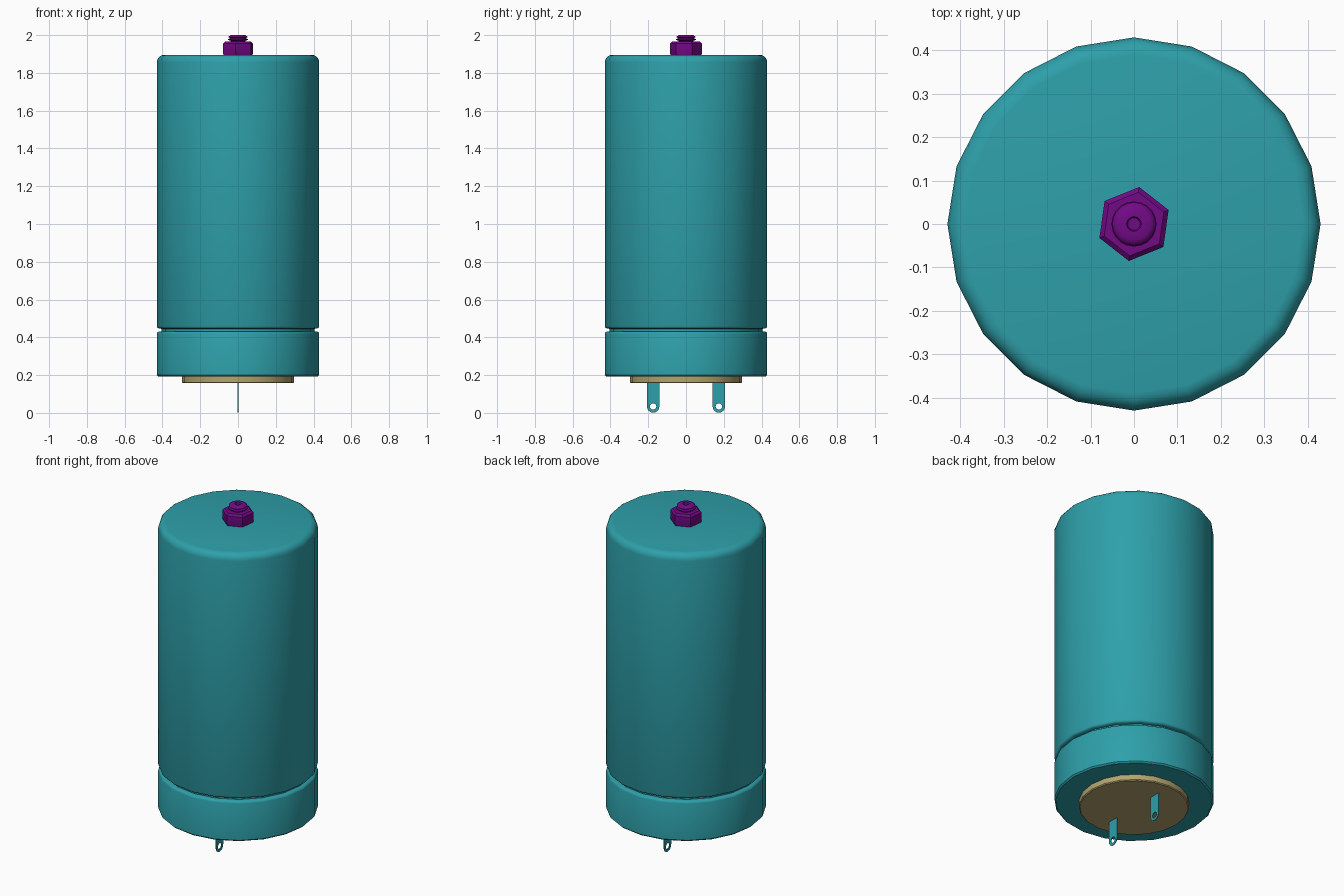
import bpy, bmesh, math
from math import cos, sin, pi, radians

if "Cube" in bpy.data.objects:
    bpy.data.objects.remove(bpy.data.objects["Cube"])


def material(name, color):
    m = bpy.data.materials.new(name)
    m.diffuse_color = (*color, 1)
    m.use_nodes = True
    m.node_tree.nodes["Principled BSDF"].inputs["Base Color"].default_value = m.diffuse_color
    return m


TEAL = material("teal", (0.027, 0.35, 0.40))
TAN = material("tan", (0.45, 0.37, 0.16))
PURPLE = material("purple", (0.17, 0.003, 0.24))


def finish(name, bm, mat, smooth=40):
    bmesh.ops.recalc_face_normals(bm, faces=bm.faces)
    me = bpy.data.meshes.new(name)
    bm.to_mesh(me)
    bm.free()
    ob = bpy.data.objects.new(name, me)
    bpy.context.collection.objects.link(ob)
    me.materials.append(mat)
    if smooth:
        bpy.ops.object.select_all(action='DESELECT')
        ob.select_set(True)
        bpy.context.view_layer.objects.active = ob
        bpy.ops.object.shade_smooth_by_angle(angle=radians(smooth))
    return ob


def lathe(name, profile, sides, mat, turn=0.0, smooth=40):
    """Closed solid of revolution from (radius, z) points, capped at both ends."""
    bm = bmesh.new()
    rings = []
    for r, z in profile:
        rings.append([bm.verts.new((r * cos(turn + 2 * pi * i / sides),
                                    r * sin(turn + 2 * pi * i / sides), z))
                      for i in range(sides)])
    for a, b in zip(rings, rings[1:]):
        for i in range(sides):
            j = (i + 1) % sides
            bm.faces.new((a[i], a[j], b[j], b[i]))
    bm.faces.new(rings[0])
    bm.faces.new(rings[-1])
    return finish(name, bm, mat, smooth)


# can with crimp groove near the base and a rounded top edge
can = [(0.422, 0.193), (0.43, 0.201), (0.43, 0.418), (0.427, 0.426), (0.42, 0.43),
       (0.405, 0.432), (0.405, 0.445), (0.42, 0.447), (0.427, 0.451), (0.43, 0.459)]
can += [(0.39 + 0.04 * cos(a), 1.856 + 0.04 * sin(a))
        for a in (radians(22.5 * k) for k in range(5))]
lathe("can", can, 20, TEAL)

# insulating base disc
lathe("base_disc", [(0.292, 0.157), (0.297, 0.162), (0.297, 0.2)], 20, TAN)

# hex nut with chamfered rims
lathe("nut", [(0.08, 1.89), (0.086, 1.905), (0.086, 1.955), (0.074, 1.966)],
      6, PURPLE, radians(22), smooth=25)

# threaded stud with a dimpled tip
lathe("stud", [(0.04, 1.95), (0.04, 1.97), (0.052, 1.975), (0.052, 1.979),
               (0.042, 1.984), (0.05, 1.989), (0.048, 1.994), (0.038, 2.0),
               (0.017, 2.0), (0.014, 1.99)], 20, PURPLE)


def terminal(name, y, w=0.033, hole=0.017, thick=0.004, n=16):
    """Flat solder tab: rounded lower end with an eyelet, straight shank above."""
    bm = bmesh.new()
    cz = w + 0.001
    outer, inner = [], []
    for i in range(n):
        a = 2 * pi * i / n + pi / 4
        c, s = cos(a), sin(a)
        if s > 0.001:  # square upper half
            k = 1 / max(abs(c), abs(s))
            c, s = c * k, s * k
        outer.append(bm.verts.new((-thick / 2, y + w * c, cz + w * s)))
        inner.append(bm.verts.new((-thick / 2, y + hole * cos(a), cz + hole * sin(a))))
    faces = [bm.faces.new((outer[i], outer[(i + 1) % n], inner[(i + 1) % n], inner[i]))
             for i in range(n)]
    top = outer[:n // 4 + 1]
    root = [bm.verts.new((-thick / 2, y + sgn * w, 0.17)) for sgn in (-1, 1)]
    faces.append(bm.faces.new(top + root))
    ext = bmesh.ops.extrude_face_region(bm, geom=faces, use_keep_orig=True)
    new = [v for v in ext["geom"] if isinstance(v, bmesh.types.BMVert)]
    bmesh.ops.translate(bm, verts=new, vec=(thick, 0, 0))
    return finish(name, bm, TEAL, 30)


# solder terminals
terminal("terminal_front", -0.174)
terminal("terminal_back", 0.174)
